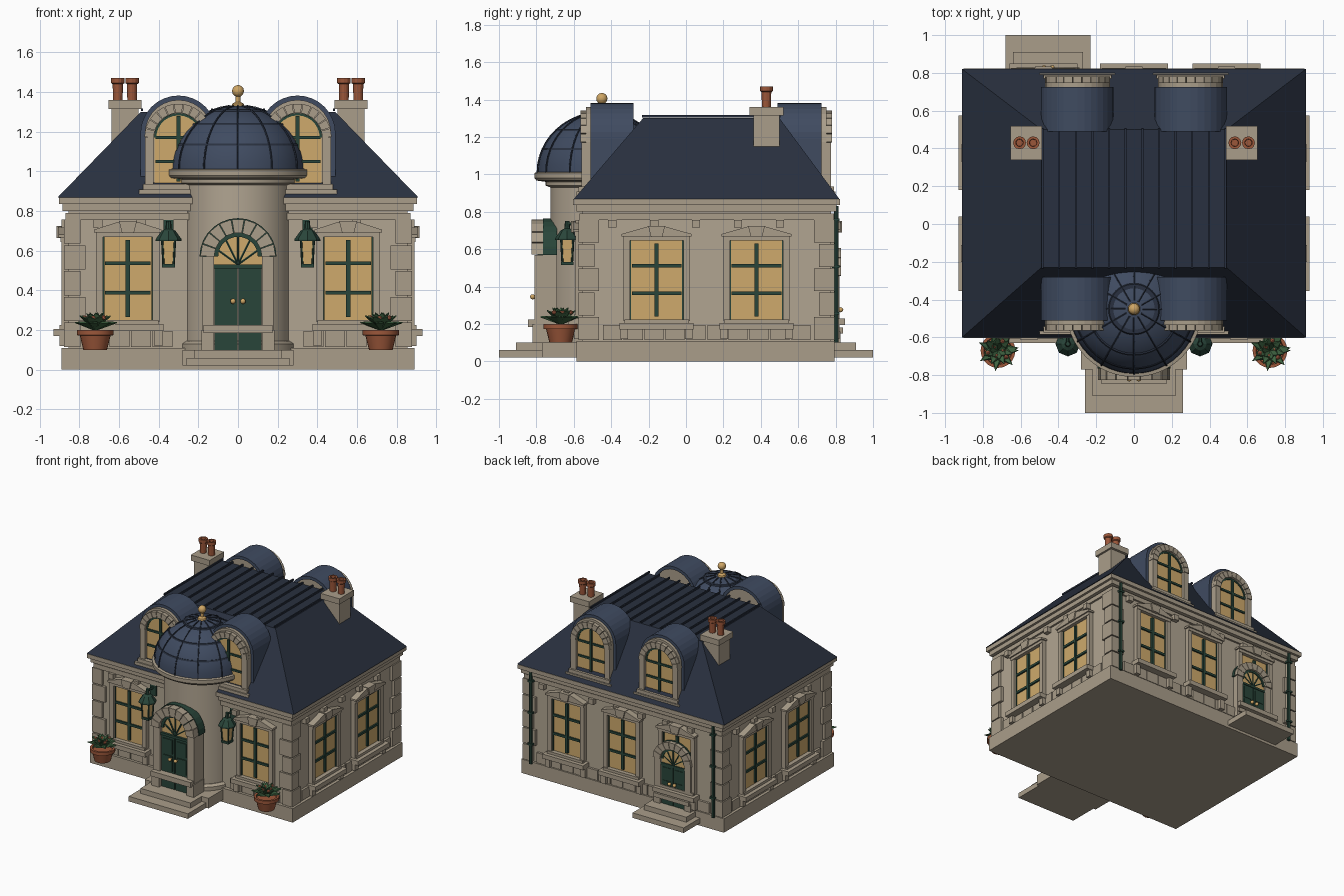
import bpy, bmesh, math, random
from math import pi, sin, cos
from mathutils import Matrix, Vector

random.seed(4)
cube = bpy.data.objects.get("Cube")
if cube:
    bpy.data.objects.remove(cube, do_unlink=True)
I = Matrix.Identity(4)


def material(name, *rgb):
    m = bpy.data.materials.new(name)
    m.use_nodes = True
    m.diffuse_color = (*rgb, 1)
    m.node_tree.nodes["Principled BSDF"].inputs["Base Color"].default_value = (*rgb, 1)
    return m


WALL = material("wall_stone", .44, .375, .285)
TRIM = material("trim_stone", .40, .34, .255)
SLATE = material("blue_slate", .05, .07, .118)
DARK = material("dark_slate", .022, .03, .05)
GLASS = material("warm_glass", .62, .40, .15)
GREEN = material("dark_green", .022, .06, .042)
CLAY = material("terracotta", .33, .095, .042)
GOLD = material("brass", .62, .38, .13)
LEAF = material("leaf_green", .05, .13, .055)
BLOOM = material("flower_orange", .55, .16, .08)


class Part:
    """One named object gathered from simple solids."""
    def __init__(self, name, mat, smooth=False):
        self.name, self.mat, self.smooth, self.bm = name, mat, smooth, bmesh.new()

    def loft(self, loops, M=I):
        # closed solid through equal-length loops, capped at both ends
        rows = [[self.bm.verts.new(M @ Vector(p)) for p in l] for l in loops]
        n = len(rows[0])
        for a, b in zip(rows, rows[1:]):
            for i in range(n):
                j = (i + 1) % n
                self.bm.faces.new((a[i], a[j], b[j], b[i]))
        self.bm.faces.new(rows[0])
        self.bm.faces.new(rows[-1][::-1])

    def prism(self, outline, y0, y1, M=I):
        self.loft([[(x, y, z) for x, z in outline] for y in (y0, y1)], M)

    def box(self, x0, x1, y0, y1, z0, z1, M=I):
        self.prism([(x0, z0), (x1, z0), (x1, z1), (x0, z1)], y0, y1, M)

    def ring(self, cx, cz, r0, r1, y0, y1, n, M=I, gap=0.0):
        # half-round arch of n blocks
        for i in range(n):
            a, b = pi * i / n + gap, pi * (i + 1) / n - gap
            self.prism([(cx + r * cos(t), cz + r * sin(t)) for r, t in
                        ((r0, a), (r1, a), (r1, b), (r0, b))], y0, y1, M)

    def lathe(self, profile, x, y, n=32, M=I, turn=0.0):
        self.loft([[(x + r * cos(2 * pi * i / n + turn), y + r * sin(2 * pi * i / n + turn), z)
                    for i in range(n)] for r, z in profile], M)

    def tube(self, p, q, r, n=6, M=I):
        p, q = Vector(p), Vector(q)
        rot = (q - p).to_track_quat('Z', 'Y').to_matrix().to_4x4()
        self.lathe([(r, 0), (r, (q - p).length)], 0, 0, n, M @ Matrix.Translation(p) @ rot)

    def ball(self, c, r, sub=2):
        bmesh.ops.create_icosphere(self.bm, subdivisions=sub, radius=r, matrix=Matrix.Translation(c))

    def done(self):
        bmesh.ops.recalc_face_normals(self.bm, faces=self.bm.faces)
        me = bpy.data.meshes.new(self.name)
        self.bm.to_mesh(me)
        me.materials.append(self.mat)
        ob = bpy.data.objects.new(self.name, me)
        bpy.context.collection.objects.link(ob)
        if self.smooth:
            bpy.ops.object.select_all(action='DESELECT')
            ob.select_set(True)
            bpy.context.view_layer.objects.active = ob
            bpy.ops.object.shade_smooth_by_angle(angle=math.radians(35))


def arch(cx, z0, spring, r, n=14):
    return [(cx - r, z0), (cx + r, z0)] + [(cx + r * cos(pi * i / n), spring + r * sin(pi * i / n))
                                          for i in range(n + 1)]


XW, Y0, Y1, YC = .855, -.555, .775, .11
TY = -.45                                   # tower centre
T, R = Matrix.Translation, lambda d: Matrix.Rotation(math.radians(d), 4, 'Z')
FRONT, BACK = T((0, Y0, 0)), T((0, Y1, 0)) @ R(180)
SIDES = [T((XW, YC, 0)) @ R(90), T((-XW, YC, 0)) @ R(-90)]

# walls, base and steps
walls = Part("walls", WALL)
walls.box(-XW, XW, Y0, Y1, .1, .84)
walls.done()
base = Part("base_and_steps", TRIM)
base.box(-.89, .89, -.585, .795, 0, .11)
for x, w, y, d in ((0, .26, -.585, -1), (-.455, .225, .795, 1)):
    base.box(x - w, x + w, y, d, .02, .06)
    base.box(x - w + .04, x + w - .04, y, d * .91, .06, .1)
base.box(-.28, .28, -.77, -.5, .02, .1)
base.done()

# cornice, quoins, plinth blocks and brackets
cornice = Part("cornice", TRIM)
for g, z0, z1 in ((.015, .755, .79), (.03, .8, .835), (.048, .835, .868)):
    cornice.box(-XW - g, XW + g, Y0 - g, Y1 + g, z0, z1)
cornice.done()
quoins, plinth = Part("quoins", TRIM), Part("plinth_blocks", TRIM)
for sx in (-1, 1):
    for y, d in ((Y0 - .02, 1), (Y1 + .02, -1)):
        for i in range(5):
            a, b = (.11, .085) if i % 2 else (.085, .11)
            quoins.box(sx * .878, sx * (.878 - a), y, y + d * b, .115 + .13 * i, .237 + .13 * i)
quoins.done()
for M, half, skip in ((FRONT, .76, .3), (BACK, .76, 0), (SIDES[0], .56, 0), (SIDES[1], .56, 0)):
    n = round(2 * half / .11)
    for i in range(n):
        u = -half + (i + .5) * 2 * half / n
        if abs(u) > skip:
            plinth.box(u - .051, u + .051, -.018, .01, .115, .195, M)
            if i % 2 == 0:
                plinth.box(u - .022, u + .022, -.035, .01, .715, .757, M)
plinth.done()

# sash windows with surrounds
glass, bars, surround = Part("window_glass", GLASS), Part("window_bars", GREEN), Part("window_surrounds", TRIM)


def window(M, u, w, z0, z1):
    h, N = w / 2, M @ T((u, 0, 0))
    glass.box(-h, h, -.012, .01, z0, z1, N)
    bars.box(-.011, .011, -.026, 0, z0 + .015, z1 - .015, N)
    for k in (.33, .68):
        z = z0 + k * (z1 - z0)
        bars.box(-h + .01, h - .01, -.024, 0, z - .009, z + .009, N)
    for s in (-1, 1):
        bars.box(s * h, s * (h - .006), -.02, 0, z0, z1, N)
        surround.box(s * h, s * (h + .035), -.035, .01, z0 - .01, z1 + .01, N)
        surround.box(s * (h + .01), s * (h + .05), -.045, .01, .12, z0 - .05, N)
    surround.box(-h - .035, h + .035, -.04, .01, z1, z1 + .025, N)
    surround.prism([(-h - .045, z1 + .022), (h + .045, z1 + .022), (h + .045, z1 + .036),
                    (.05, z1 + .075), (-.05, z1 + .075), (-h - .045, z1 + .036)], -.05, .01, N)
    surround.prism([(-.03, z1 + .02), (.03, z1 + .02), (.045, z1 + .08), (-.045, z1 + .08)], -.06, .01, N)
    surround.box(-h - .055, h + .055, -.075, .01, z0 - .055, z0 - .02, N)
    surround.box(-h - .03, h + .03, -.045, .01, z0 - .02, z0, N)


for s in (-1, 1):
    window(FRONT, s * .555, .25, .25, .67)
    for M in SIDES:
        window(M, s * .267, .285, .225, .645)
for u in (-.49, 0, .48):
    window(BACK, u, .25, .25, .67)

# dormers
core, shell = Part("dormer_faces", TRIM), Part("dormer_roofs", SLATE)
for x in (-.3, .3):
    for M, back in ((T((x, -.51, 0)), .23), (T((x, .725, 0)) @ R(180), .235)):
        core.prism(arch(0, .9, 1.19, .17), -.025, back - .01, M)
        shell.ring(0, 1.19, .168, .192, 0, back, 16, M)
        core.ring(0, 1.17, .125, .172, -.055, 0, 11, M, .012)
        glass.prism(arch(0, .94, 1.17, .122), -.031, 0, M)
        bars.ring(0, 1.17, .112, .124, -.036, 0, 14, M)
        bars.box(-.009, .009, -.042, 0, .95, 1.28, M)
        for z in (1.05, 1.17):
            bars.box(-.115, .115, -.04, 0, z - .008, z + .008, M)
        core.box(-.18, .18, -.065, 0, .9, .935, M)
        core.box(-.2, .2, -.075, 0, .885, .908, M)
        for s in (-1, 1):
            shell.box(s * .168, s * .192, 0, back, .9, 1.19, M)
            core.box(s * .125, s * .17, -.05, 0, .93, 1.17, M)
core.done()
shell.done()

# hipped roof with slate courses and a seamed deck
slates, seams, body = Part("roof_slates", SLATE), Part("roof_seams", DARK), Part("roof_core", DARK)
eave = [Vector(p) for p in ((-.91, -.6, .868), (.91, -.6, .868), (.91, .82, .868), (-.91, .82, .868))]
deck = [Vector(p) for p in ((-.49, -.23, 1.3), (.49, -.23, 1.3), (.49, .5, 1.3), (-.49, .5, 1.3))]
body.loft([eave, deck])
body.done()
ROWS, TILE = 8, .115
for k in range(4):
    a, b, c, d = eave[k], eave[k - 3], deck[k - 3], deck[k]
    along = (b - a).normalized()
    up = along.cross(d - a).normalized()
    length, left, right = (b - a).length, (d - a).dot(along), (c - a).dot(along)
    rise = (d - a) - along * left
    for r in range(ROWS):
        t0, t1 = r / ROWS, (r + 1) / ROWS - .006
        lim = [(left * t, length + (right - length) * t) for t in (t0, t1)]
        u = -TILE / 2 * (r % 2)
        while u < length:
            e = [(max(u + .002, lo), min(u + TILE - .002, hi)) for lo, hi in lim]
            if e[0][1] - e[0][0] > .006:
                e[1] = e[1] if e[1][1] > e[1][0] else ((e[0][0], e[0][0] + .001) if u > length / 2
                                                      else (e[0][1] - .001, e[0][1]))
                quad = [a + along * w + rise * t for w, t in
                        ((e[0][0], t0), (e[0][1], t0), (e[1][1], t1), (e[1][0], t1))]
                lift = (.014, .014, .006, .006)
                slates.loft([quad, [p + up * h for p, h in zip(quad, lift)]])
            u += TILE
    slates.tube(a + up * .006, d + up * .006, .015)
slates.box(-.495, .495, -.235, .505, 1.298, 1.31)
for i in range(12):
    x = -.484 + i * .088
    seams.box(x - .005, x + .005, -.235, .505, 1.305, 1.318)

# round tower with ribbed dome and finial
tower = Part("tower", WALL, True)
tower.lathe([(.275, .1), (.275, .96)], 0, TY, 64)
tower.done()
mould = Part("tower_mouldings", TRIM, True)
mould.lathe([(.3, .1), (.3, .13), (.28, .145)], 0, TY, 64)
mould.lathe([(.276, .93), (.3, .94), (.3, .96), (.35, .967), (.36, .98), (.36, 1.008), (.33, 1.015)], 0, TY, 64)
mould.done()
dome = Part("tower_dome", SLATE, True)
arcs = [pi / 2 * i / 12 for i in range(12)]
dome.lathe([(.342 * cos(t), 1.01 + .32 * sin(t)) for t in arcs] + [(.01, 1.33)], 0, TY, 48)
dome.done()
for i in range(12):
    pts = [(.344 * cos(t) * cos(pi * i / 6), TY + .344 * cos(t) * sin(pi * i / 6), 1.01 + .322 * sin(t))
           for t in arcs]
    for p, q in zip(pts, pts[1:]):
        seams.tube(p, q, .005, 5)
for t in (.4, .78, 1.17):
    seams.lathe([(.346 * cos(t) + .002, 1.006 + .322 * sin(t)), (.346 * cos(t) - .004, 1.016 + .322 * sin(t))], 0, TY, 48)
seams.done()
finial = Part("finial", GOLD, True)
finial.lathe([(.035, 1.32), (.03, 1.34), (.012, 1.35), (.012, 1.38)], 0, TY, 16)
finial.ball((0, TY, 1.405), .03, 3)

# arched doorways
portal, doors = Part("door_surrounds", TRIM), Part("doors", GREEN)
for M in (T((0, -.72, 0)), T((-.455, .775, 0)) @ R(180) @ Matrix.Diagonal((.88, .52, .8, 1))):
    for s in (-1, 1):
        portal.box(s * .12, s * .185, -.1, .03, .1, .2, M)
        portal.box(s * .12, s * .18, -.09, .03, .2, .57, M)
        doors.box(s * .003, s * .118, -.07, .02, .1, .52, M)
        for z0, z1 in ((.24, .36), (.38, .49)):
            doors.box(s * .02, s * .1, -.077, 0, z0, z1, M)
        finial.ball(M @ Vector((s * .025, -.1, .345)), .014)
        finial.tube((s * .025, -.07, .345), (s * .025, -.1, .345), .005, 6, M)
    portal.ring(0, .57, .12, .19, -.105, -.045, 9, M, .012)
    doors.ring(0, .57, .12, .194, -.045, .03, 14, M)
    portal.box(-.175, .175, -.125, -.06, .185, .225, M)
    glass.prism(arch(0, .52, .57, .12), -.062, 0, M)
    doors.ring(0, .57, .1, .122, -.075, 0, 14, M)
    doors.box(-.12, .12, -.08, 0, .51, .53, M)
    for i in range(1, 6):
        t = pi * i / 6
        doors.tube((0, -.066, .53), (.12 * cos(t), -.066, .54 + .13 * sin(t)), .006, 6, M)
for part in (portal, doors, finial, glass, bars, surround):
    part.done()

# chimneys
stack, cpots = Part("chimneys", TRIM), Part("chimney_pots", CLAY)
for x in (-.57, .57):
    stack.box(x - .068, x + .068, .36, .5, 1.0, 1.32)
    stack.box(x - .083, x + .083, .34, .52, 1.315, 1.36)
    for dx in (-.036, .036):
        cpots.lathe([(.024, 1.355), (.026, 1.44), (.034, 1.445), (.034, 1.47), (.02, 1.47), (.018, 1.43)], x + dx, .43, 12)
stack.done()
cpots.done()

# lanterns and downpipes
frames, lamps, pipes = Part("lantern_frames", GREEN), Part("lantern_glass", GLASS), Part("downpipes", GREEN)
for s in (-1, 1):
    x, y = s * .35, -.635
    lamps.lathe([(.032, .53), (.042, .65)], x, y, 4, I, pi / 4)
    frames.lathe([(.046, .515), (.046, .532)], x, y, 4, I, pi / 4)
    frames.lathe([(.066, .648), (.064, .66), (.035, .7), (.016, .71), (.012, .75)], x, y, 8)
    for i in range(4):
        dx, dy = cos(pi / 4 + i * pi / 2), sin(pi / 4 + i * pi / 2)
        frames.tube((x + .036 * dx, y + .036 * dy, .52), (x + .046 * dx, y + .046 * dy, .655), .006)
    frames.tube((x, y, .735), (x, Y0, .735), .009)
    frames.box(x - .025, x + .025, Y0 - .012, Y0, .67, .77)
    pipes.tube((s * .8, .803, .1), (s * .8, .803, .83), .013, 8)
    for z in (.25, .5, .75):
        pipes.box(s * .8 - .02, s * .8 + .02, .78, .82, z, z + .015)
for part in (frames, lamps, pipes):
    part.done()

# potted plants
pots, leaves, blooms = Part("planters", CLAY, True), Part("plant_leaves", LEAF), Part("plant_flowers", BLOOM)
for x in (-.72, .72):
    y = -.67
    pots.lathe([(.06, .1), (.078, .172), (.092, .174), (.092, .2), (.075, .2), (.07, .185)], x, y, 20)
    for i in range(27):
        a, tier = i * 2.4, i % 3
        reach, top = (.11, .08, .045)[tier], (.235, .268, .283)[tier]
        o, tip = Vector((x, y, .195)), Vector((x + reach * cos(a), y + reach * sin(a), top))
        side = Vector((-sin(a), cos(a), 0)) * .024
        mid = (o + tip) / 2 + Vector((0, 0, .022))
        leaves.loft([[o, mid - side, tip, mid + side],
                     [p + Vector((0, 0, .006)) for p in (o, mid - side * .6, tip, mid + side * .6)]])
    for i in range(6):
        a, r = i * 1.1 + random.random() * .3, .03 + .025 * (i % 2)
        blooms.ball((x + r * cos(a), y + r * sin(a), .262), .013, 1)
for part in (pots, leaves, blooms):
    part.done()
